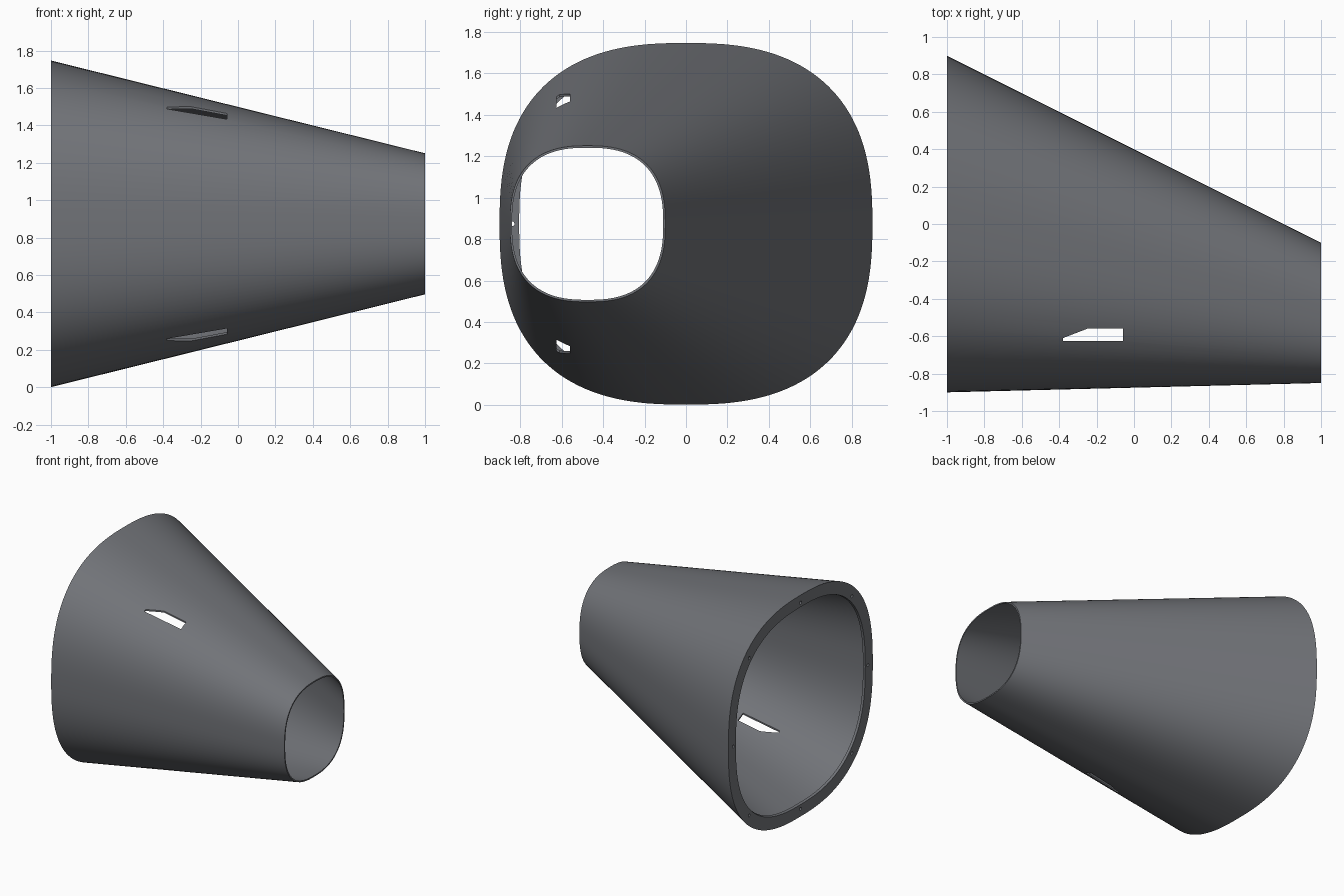
import bpy, bmesh, math
from mathutils import Matrix

cube = bpy.data.objects.get("Cube")
if cube:
    bpy.data.objects.remove(cube, do_unlink=True)

SEGMENTS = 144
EXPONENT = 2.55
MID_Z = 0.874
WALL = 0.01
FLANGE = 0.094

grey = bpy.data.materials.new("slate grey")
grey.use_nodes = True
grey.diffuse_color = (0.165, 0.172, 0.188, 1)
grey.node_tree.nodes["Principled BSDF"].inputs["Base Color"].default_value = grey.diffuse_color


def section_point(x, inset, angle):
    """Point on the rounded-square section at station x, moved inward by inset."""
    t = (x + 1) / 2
    half_y = 0.9 - 0.525 * t - inset
    half_z = 0.873 - 0.496 * t - inset
    c, s = math.cos(angle), math.sin(angle)
    power = 2 / EXPONENT
    y = math.copysign(abs(c) ** power, c) * half_y - 0.475 * t
    z = math.copysign(abs(s) ** power, s) * half_z + MID_Z
    return (x, y, z)


def make_object(name, bm):
    bmesh.ops.recalc_face_normals(bm, faces=bm.faces)
    mesh = bpy.data.meshes.new(name)
    bm.to_mesh(mesh)
    bm.free()
    mesh.materials.append(grey)
    obj = bpy.data.objects.new(name, mesh)
    bpy.context.collection.objects.link(obj)
    return obj


# Tapered shell: outer skin, inner skin and the inward flange at the wide end
bm = bmesh.new()
stations = [(-1, 0), (1, 0), (1, WALL), (-0.98, WALL), (-0.98, FLANGE), (-1, FLANGE)]
rings = [[bm.verts.new(section_point(x, inset, math.tau * i / SEGMENTS))
          for i in range(SEGMENTS)] for x, inset in stations]
for k, ring in enumerate(rings):
    following = rings[(k + 1) % len(rings)]
    for i in range(SEGMENTS):
        j = (i + 1) % SEGMENTS
        bm.faces.new((ring[i], ring[j], following[j], following[i]))
shell = make_object("tapered_shell", bm)

# Slot cutter: vertical prism through the upper and lower skins
bm = bmesh.new()
outline = [(-0.38, -0.625), (-0.06, -0.625), (-0.06, -0.56), (-0.25, -0.56), (-0.38, -0.61)]
base = bm.faces.new([bm.verts.new((x, y, -0.5)) for x, y in outline])
side = bmesh.ops.extrude_face_region(bm, geom=[base])
top = [v for v in side["geom"] if isinstance(v, bmesh.types.BMVert)]
bmesh.ops.translate(bm, verts=top, vec=(0, 0, 3))
slot_cutter = make_object("slot_cutter", bm)

# Bolt hole cutters: eight small cylinders around the flange
bm = bmesh.new()
for i in range(8):
    x, y, z = section_point(-1, 0.06, math.tau * i / 8)
    bmesh.ops.create_cone(
        bm, cap_ends=True, segments=16, radius1=0.012, radius2=0.012, depth=0.08,
        matrix=Matrix.Translation((x, y, z)) @ Matrix.Rotation(math.pi / 2, 4, "Y"))
bolt_cutter = make_object("bolt_hole_cutter", bm)

# Cut the openings, then drop the cutters
bpy.ops.object.select_all(action="DESELECT")
bpy.context.view_layer.objects.active = shell
shell.select_set(True)
for cutter in (slot_cutter, bolt_cutter):
    cutter.hide_render = True
    cut = shell.modifiers.new(cutter.name, "BOOLEAN")
    cut.operation = "DIFFERENCE"
    cut.solver = "EXACT"
    cut.object = cutter
    bpy.ops.object.modifier_apply(modifier=cut.name)
    bpy.data.objects.remove(cutter, do_unlink=True)

bpy.ops.object.shade_smooth_by_angle(angle=math.radians(30))
